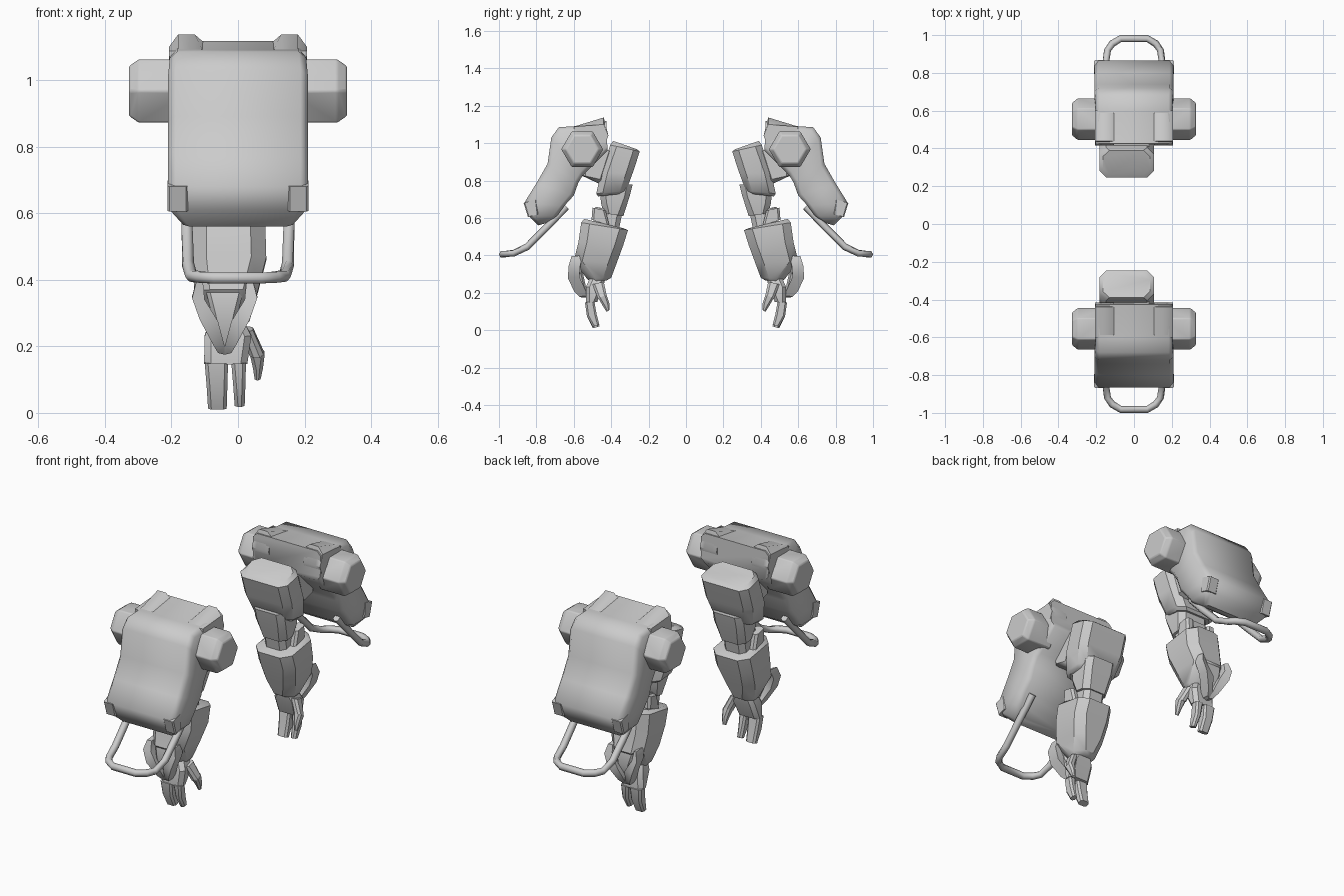
import bpy, bmesh, math
from mathutils import Vector

if "Cube" in bpy.data.objects:
    bpy.data.objects.remove(bpy.data.objects["Cube"])

grey = bpy.data.materials.new("light_grey")
grey.diffuse_color = (0.6, 0.6, 0.6, 1)
grey.use_nodes = True
grey.node_tree.nodes["Principled BSDF"].inputs["Base Color"].default_value = grey.diffuse_color


def finish(name, bm, bevel=0.0, angle=38):
    """Turn a bmesh of the front arm into an object mirrored to the rear arm."""
    bmesh.ops.recalc_face_normals(bm, faces=bm.faces)
    me = bpy.data.meshes.new(name)
    bm.to_mesh(me)
    bm.free()
    me.materials.append(grey)
    ob = bpy.data.objects.new(name, me)
    bpy.context.collection.objects.link(ob)
    bpy.ops.object.select_all(action='DESELECT')
    ob.select_set(True)
    bpy.context.view_layer.objects.active = ob
    bpy.ops.object.shade_smooth_by_angle(angle=math.radians(angle))
    if bevel:
        b = ob.modifiers.new("soft_edges", 'BEVEL')
        b.width, b.segments, b.limit_method = bevel, 2, 'ANGLE'
    m = ob.modifiers.new("other_arm", 'MIRROR')
    m.use_axis = (False, True, False)
    m.use_mirror_merge = False
    return ob


def skin(bm, rings, closed=False):
    """Bridge rings of points, capping the ends unless the rings form a loop."""
    vs = [[bm.verts.new(p) for p in r] for r in rings]
    n = len(vs[0])
    pairs = list(zip(vs, vs[1:])) + ([(vs[-1], vs[0])] if closed else [])
    for a, b in pairs:
        for i in range(n):
            bm.faces.new((a[i], a[(i + 1) % n], b[(i + 1) % n], b[i]))
    if not closed:
        bm.faces.new(vs[0])
        bm.faces.new(vs[-1])


def loft(name, stations, c=0.03, bevel=0.0, angle=38):
    """Stations: outer (y, z), inner (y, z), x range; corners cut by c."""
    rings = []
    for (py, pz, qy, qz, x0, x1) in stations:
        p, q = Vector((0, py, pz)), Vector((0, qy, qz))
        d = (q - p).normalized()
        k = min(c, (q - p).length * .35, (x1 - x0) * .35)
        rings.append([Vector((x, 0, 0)) + o for x, o in (
            (x0 + k, p), (x1 - k, p), (x1, p + d * k), (x1, q - d * k),
            (x1 - k, q), (x0 + k, q), (x0, q - d * k), (x0, p + d * k))])
    bm = bmesh.new()
    skin(bm, rings)
    return finish(name, bm, bevel, angle)


# Curved shoulder shell, from the rear rim over the top down to the lip
loft("shoulder_pad", [
    (-.425, 1.118, -.42, .96, -.205, .205),
    (-.60, 1.09, -.50, .88, -.205, .205),
    (-.68, 1.085, -.53, .85, -.205, .205),
    (-.72, 1.03, -.55, .83, -.21, .21),
    (-.74, .89, -.575, .79, -.21, .21),
    (-.80, .785, -.60, .72, -.21, .21),
    (-.865, .68, -.65, .665, -.21, .21),
    (-.84, .61, -.69, .61, -.205, .205),
    (-.79, .56, -.74, .575, -.165, .165)], c=.022, angle=50)

for s, side in ((-1, "left"), (1, "right")):
    # Hexagonal shoulder boss with a tapered end
    bm = bmesh.new()
    skin(bm, [[(s * x, -.555 + .112 * r * math.cos(t), .967 + .11 * r * math.sin(t))
               for t in (i * math.pi / 3 for i in range(6))]
              for x, r in ((.15, 1), (.298, 1), (.328, .78))])
    finish("shoulder_boss_" + side, bm, .006)
    # Raised horn on the rear corner of the pad
    bm = bmesh.new()
    skin(bm, [[(s * x, -.60, 1.07), (s * x, -.60, 1.088), (s * x, -.44, z),
               (s * x, -.415, 1.04), (s * x, -.43, 1.0)]
              for x, z in ((.105, 1.115), (.13, 1.137), (.18, 1.137), (.207, 1.10))])
    finish("pad_horn_" + side, bm)
    # Flange tip at the lower pad corner
    a, b = sorted((s * .15, s * .212))
    loft("pad_flange_" + side, [(-.868, .68, -.80, .70, a, b),
                                (-.845, .605, -.79, .62, a, b)], .006)
    # Elbow hinge block
    a, b = sorted((-.035 + s * .045, -.035 + s * .095))
    loft("elbow_hinge_" + side, [(-.50, .655, -.43, .64, a, b),
                                 (-.505, .59, -.41, .56, a, b)], .012)

# Handle loop swept along a bent path
half = [(.15, -.64, .66), (.153, -.74, .555), (.15, -.85, .445), (.14, -.92, .412),
        (.115, -.955, .408), (.07, -.982, .405)]
path = [Vector(p) for p in half] + [Vector((-x, y, z)) for x, y, z in reversed(half)]
rings = []
for i, p in enumerate(path):
    t = (path[min(i + 1, len(path) - 1)] - path[max(i - 1, 0)]).normalized()
    u = Vector((0, .55, .83))
    u = (u - t * u.dot(t)).normalized()
    v = t.cross(u)
    rings.append([p + .019 * (u * math.cos(k * math.pi / 3) + v * math.sin(k * math.pi / 3))
                  for k in range(6)])
bm = bmesh.new()
skin(bm, rings)
finish("handle", bm, angle=62)

# Socket joining the pad and the upper arm
loft("arm_socket", [(-.58, .96, -.38, .96, -.12, .08),
                    (-.565, .83, -.43, .80, -.12, .08),
                    (-.50, .80, -.44, .77, -.09, .05)], .03)
# Upper arm block
loft("upper_arm", [(-.39, 1.012, -.262, .967, -.165, .085),
                   (-.405, .99, -.247, .955, -.183, .105),
                   (-.455, .84, -.285, .84, -.183, .105),
                   (-.48, .73, -.32, .745, -.16, .085),
                   (-.47, .715, -.335, .73, -.145, .07)], .035)
# Elbow sleeve, joint and cuff
loft("elbow_sleeve", [(-.46, .78, -.285, .78, -.125, .06),
                      (-.455, .68, -.30, .72, -.125, .06),
                      (-.44, .625, -.335, .61, -.11, .045)], .03)
loft("elbow_joint", [(-.485, .66, -.34, .63, -.10, .03),
                     (-.49, .55, -.36, .53, -.10, .03)], .025)
# Forearm
loft("forearm", [(-.545, .595, -.335, .545, -.125, .06),
                 (-.56, .575, -.31, .535, -.14, .082),
                 (-.575, .47, -.335, .455, -.14, .085),
                 (-.60, .37, -.37, .36, -.13, .06),
                 (-.53, .275, -.40, .28, -.105, .035),
                 (-.505, .255, -.425, .265, -.09, .02)], .045)

# Forked wrist guard: two arms meeting in a point
for s, side in ((-1, "left"), (1, "right")):
    bm = bmesh.new()
    skin(bm, [[(-.04 + s * a, y, z), (-.04 + s * b, y - .012, z + .005),
               (-.04 + s * b, y + .05, z + .01), (-.04 + s * a, y + .05, z)]
              for a, b, y, z in ((.065, .085, -.60, .39), (.06, .098, -.615, .34),
                                 (.02, .075, -.62, .275), (0, .035, -.585, .20),
                                 (0, .02, -.56, .175))])
    finish("wrist_guard_" + side, bm)
loft("wrist_guard_plate", [(-.59, .38, -.55, .38, -.10, .02),
                           (-.605, .30, -.55, .30, -.08, .0),
                           (-.56, .20, -.53, .21, -.055, -.025)], .012)

# Hand and fingers
loft("palm", [(-.51, .29, -.43, .29, -.08, .01),
              (-.535, .23, -.44, .235, -.10, .04),
              (-.535, .145, -.475, .15, -.102, .028)], .02)
for name, x0, x1, back in (("broad_finger", -.10, -.03, 0), ("slim_finger", -.02, .024, .008)):
    loft(name, [(-.54, .148, -.49, .155, x0, x1),
                (-.53, .075, -.478, .085, x0 + .006, x1 - .002),
                (-.498, .01 + back, -.463, .02 + back, x0 + .01, x1 - .004)], .01)
loft("thumb_base", [(-.50, .245, -.44, .26, .005, .045),
                    (-.47, .165, -.425, .19, .035, .078)], .012)
loft("thumb_tip", [(-.468, .17, -.425, .19, .036, .08),
                   (-.445, .13, -.41, .145, .045, .075),
                   (-.425, .098, -.408, .108, .05, .068)], .01)
